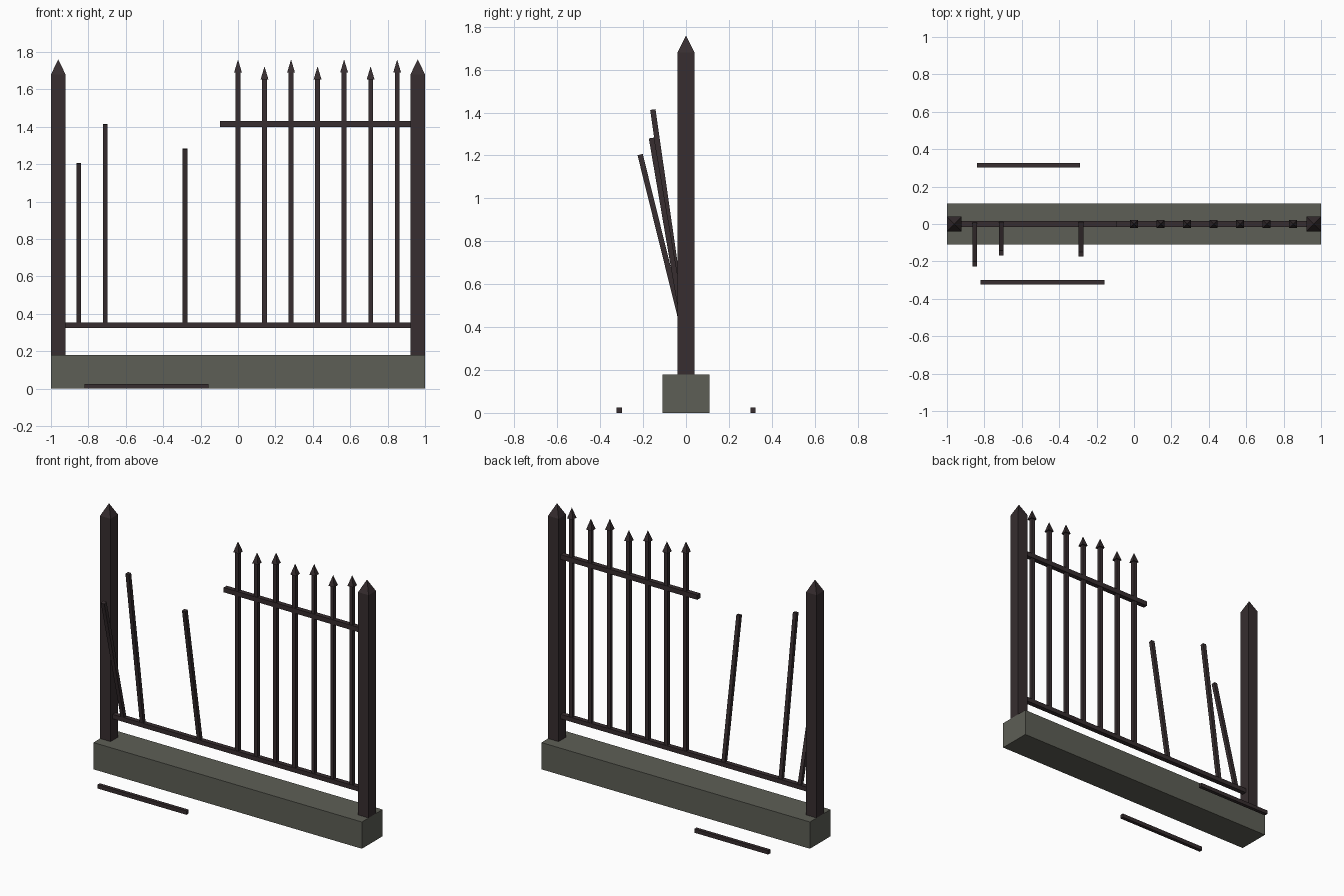
import bpy, bmesh, math
from mathutils import Matrix, Vector

if "Cube" in bpy.data.objects:
    bpy.data.objects.remove(bpy.data.objects["Cube"])


def material(name, rgb):
    m = bpy.data.materials.new(name)
    m.diffuse_color = (*rgb, 1)
    m.use_nodes = True
    m.node_tree.nodes["Principled BSDF"].inputs["Base Color"].default_value = m.diffuse_color
    return m


iron = material("dark iron", (0.038, 0.027, 0.029))
stone = material("grey stone", (0.110, 0.113, 0.092))


def finish(name, bm, mat):
    me = bpy.data.meshes.new(name)
    bm.to_mesh(me)
    bm.free()
    me.materials.append(mat)
    ob = bpy.data.objects.new(name, me)
    bpy.context.collection.objects.link(ob)
    return ob


def add_box(bm, lo, hi):
    lo, hi = Vector(lo), Vector(hi)
    bmesh.ops.create_cube(bm, size=1, matrix=Matrix.Translation((lo + hi) / 2)
                          @ Matrix.Diagonal((*(hi - lo), 1)))


def add_pyramid(bm, x, z, width, height):
    bmesh.ops.create_cone(bm, cap_ends=True, segments=4, radius1=width / math.sqrt(2),
                          radius2=0, depth=height,
                          matrix=Matrix.Translation((x, 0, z + height / 2))
                          @ Matrix.Rotation(math.pi / 4, 4, 'Z'))


def box(name, lo, hi, mat=iron):
    bm = bmesh.new()
    add_box(bm, lo, hi)
    return finish(name, bm, mat)


# stone plinth
box("plinth", (-1, -0.11, 0), (1, 0.11, 0.18), stone)

# end posts with pyramid caps
for side, x in (("left", -0.961), ("right", 0.961)):
    bm = bmesh.new()
    add_box(bm, (x - 0.039, -0.039, 0.18), (x + 0.039, 0.039, 1.68))
    add_pyramid(bm, x, 1.68, 0.078, 0.08)
    finish(side + "_post", bm, iron)

# rails, the upper one broken off
box("lower_rail", (-0.925, -0.016, 0.325), (0.925, 0.016, 0.355))
box("upper_rail", (-0.095, -0.016, 1.398), (0.925, 0.016, 1.43))

# standing bars with spear tips, alternating in height
W = 0.0125
STEP = 0.1418
for i in range(7):
    x, top = i * STEP, 1.69 - 0.037 * (i % 2)
    bm = bmesh.new()
    add_box(bm, (x - W, -W, 0.34), (x + W, W, top))
    add_pyramid(bm, x, top, 0.042, 0.07)
    finish(f"bar_{i + 1}", bm, iron)

# bent bars leaning to the front: slot, length, lean in degrees
for slot, length, lean in ((-6, 0.89, 13.9), (-5, 1.085, 8.2), (-2, 0.955, 9.7)):
    ob = box(f"bent_bar_{-slot}", (-W, -W, 0), (W, W, length))
    ob.location = (slot * STEP, 0, 0.34)
    ob.rotation_euler.x = math.radians(lean)

# broken bars lying on the ground
box("fallen_bar_front", (-0.82, -0.323, 0), (-0.158, -0.299, 0.026))
box("fallen_bar_back", (-0.84, 0.301, 0), (-0.29, 0.325, 0.026))
